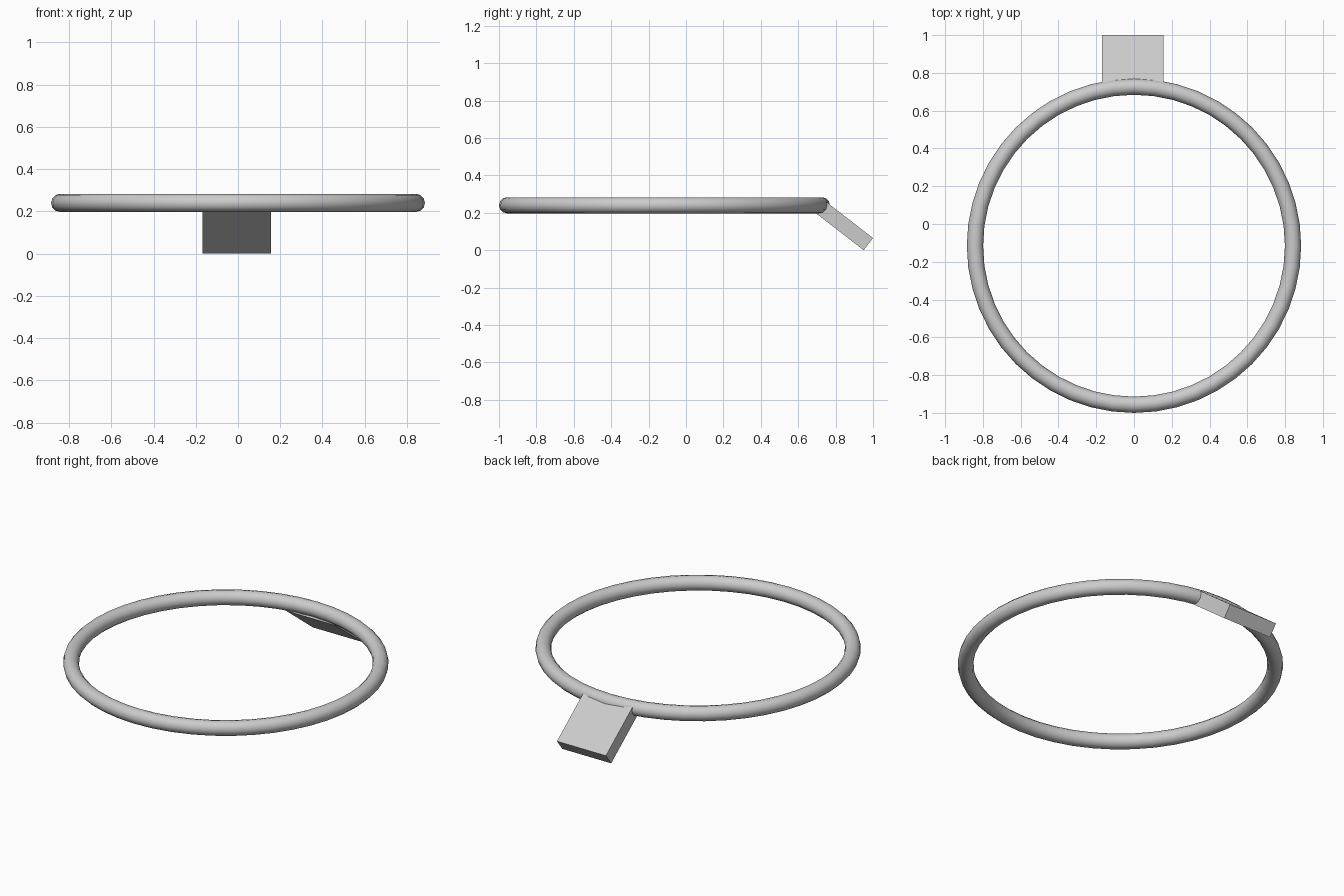
import bpy
from math import radians, sin, cos

if "Cube" in bpy.data.objects:
    bpy.data.objects.remove(bpy.data.objects["Cube"])

# Ring: slim smooth hoop lying flat
bpy.ops.mesh.primitive_torus_add(major_radius=0.842, minor_radius=0.043,
                                 major_segments=48, minor_segments=12,
                                 location=(0, -0.115, 0.24))
ring = bpy.context.object
ring.name = "ring"
bpy.ops.object.shade_smooth_by_angle(angle=radians(40))

# Tab: flat square plate sloping down behind the ring
width, length, thick, tilt = 0.325, 0.32, 0.082, radians(37.7)
top_y, top_z = 1.0, thick * cos(tilt)      # upper outer edge of the plate
cy = top_y - length / 2 * cos(tilt) - thick / 2 * sin(tilt)
cz = top_z + length / 2 * sin(tilt) - thick / 2 * cos(tilt)
bpy.ops.mesh.primitive_cube_add(size=1, location=(-0.006, cy, cz),
                                rotation=(-tilt, 0, 0))
tab = bpy.context.object
tab.name = "tab"
tab.scale = (width, length, thick)
